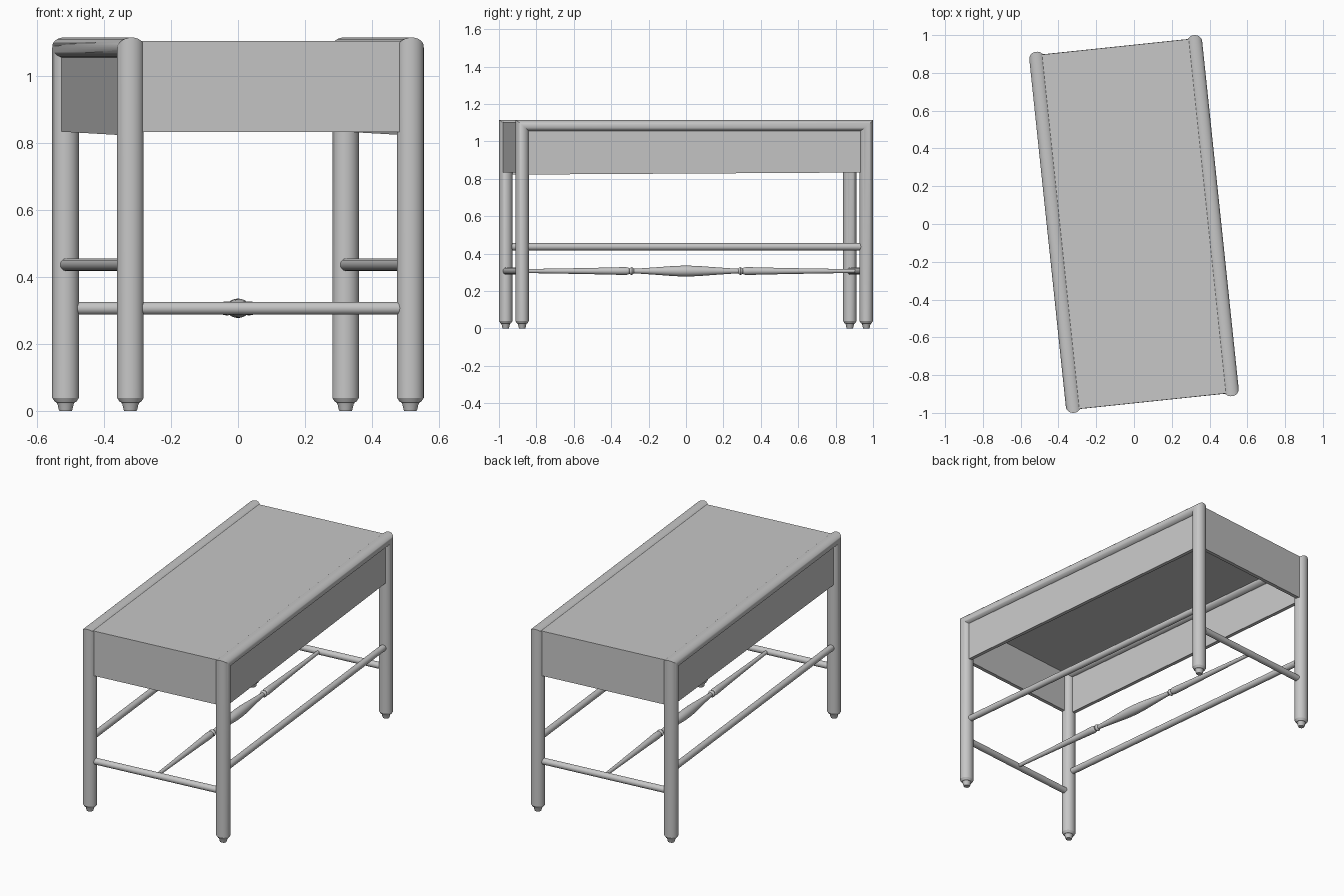
import bpy, bmesh, math
from mathutils import Matrix, Vector

if "Cube" in bpy.data.objects:
    bpy.data.objects.remove(bpy.data.objects["Cube"])

# The whole table is turned six degrees about z
TURN = Matrix.Rotation(math.radians(6), 4, 'Z')
LX, LY = 0.42, 0.925        # leg centres before the turn
SEG = 32

grey = bpy.data.materials.new("light_grey")
grey.diffuse_color = (0.57, 0.57, 0.57, 1)
grey.use_nodes = True
grey.node_tree.nodes["Principled BSDF"].inputs["Base Color"].default_value = grey.diffuse_color


def finish(name, bm, smooth=True):
    bmesh.ops.recalc_face_normals(bm, faces=bm.faces)
    bm.transform(TURN)
    me = bpy.data.meshes.new(name)
    bm.to_mesh(me)
    bm.free()
    me.materials.append(grey)
    ob = bpy.data.objects.new(name, me)
    bpy.context.collection.objects.link(ob)
    if smooth:
        bpy.ops.object.select_all(action='DESELECT')
        ob.select_set(True)
        bpy.context.view_layer.objects.active = ob
        bpy.ops.object.shade_smooth_by_angle(angle=math.radians(30))
    return ob


def skin(name, rings):
    """Join equal rings of points into a capped tube."""
    bm = bmesh.new()
    vs = [[bm.verts.new(p) for p in r] for r in rings]
    n = len(vs[0])
    for a, b in zip(vs, vs[1:]):
        for i in range(n):
            j = (i + 1) % n
            bm.faces.new((a[i], a[j], b[j], b[i]))
    bm.faces.new(vs[0])
    bm.faces.new(vs[-1])
    return finish(name, bm)


def box(name, lo, hi, front_drop=0.0):
    bm = bmesh.new()
    bmesh.ops.create_cube(bm, size=1)
    lo, hi = Vector(lo), Vector(hi)
    for v in bm.verts:
        v.co = Vector(hi[i] if v.co[i] > 0 else lo[i] for i in range(3))
    # lower edge slopes slightly towards the front
    for v in bm.verts:
        if v.co.y < 0 and v.co.z < (lo.z + hi.z) / 2:
            v.co.z -= front_drop
    return finish(name, bm, False)


def turned(name, start, end, profile):
    """Lathe a (position 0..1, radius) profile along a line."""
    start, end = Vector(start), Vector(end)
    q = (end - start).to_track_quat('Z', 'Y')
    rings = []
    for t, r in profile:
        c = start.lerp(end, t)
        rings.append([c + q @ Vector((r * math.cos(a), r * math.sin(a), 0)) for a in angles])
    return skin(name, rings)


angles = [2 * math.pi * i / SEG for i in range(SEG)]

# Leg pairs joined by a mitred top rail, with small stepped feet
A, B, C, TOP = 0.04, 0.036, 0.031, 1.084
foot = [(0.45, 0.0), (0.52, 0.006), (0.6, 0.02), (0.68, 0.026), (0.8, 0.028), (1.0, 0.04)]
for side, label in ((-1, "left"), (1, "right")):
    half = [[Vector((side * LX + s * A * math.cos(a), -LY - s * B * math.sin(a), z))
             for a in angles] for s, z in foot]
    half.append([Vector((side * LX + A * math.cos(a), -LY - B * math.sin(a),
                         TOP + C * math.sin(a))) for a in angles])
    back = [[Vector((p.x, -p.y, p.z)) for p in ring] for ring in reversed(half)]
    skin(label + "_legs_and_rail", half + back)

# Aprons and table top
PX, PY, T = 0.436, 0.943, 0.022
for s, label in ((-1, "left"), (1, "right")):
    x0, x1 = sorted((s * PX, s * (PX - T)))
    box(label + "_apron", (x0, -0.92, 0.834), (x1, 0.92, 1.09), 0.011)
for s, label in ((-1, "front"), (1, "back")):
    y0, y1 = sorted((s * PY, s * (PY - T)))
    box(label + "_apron", (-0.42, y0, 0.833), (0.42, y1, 1.09))
box("table_top", (-PX, -PY, 1.08), (PX, PY, 1.105))

# Side and end stretchers
rod = [(0, 0.019), (1, 0.019)]
for s, label in ((-1, "left"), (1, "right")):
    turned(label + "_stretcher", (s * LX, -LY + 0.02, 0.437), (s * LX, LY - 0.02, 0.437), rod)
for s, label in ((-1, "front"), (1, "back")):
    turned(label + "_stretcher", (-LX + 0.02, s * LY, 0.307), (LX - 0.02, s * LY, 0.307), rod)

# Turned centre stretcher: half profile by distance from the middle, then mirrored
half = [(0.0, 0.029), (0.06, 0.0275), (0.12, 0.023), (0.19, 0.018), (0.25, 0.014),
        (0.28, 0.0125), (0.285, 0.018), (0.292, 0.021), (0.299, 0.018), (0.304, 0.014),
        (0.31, 0.019), (0.325, 0.021), (0.35, 0.0205), (0.45, 0.018), (0.6, 0.015),
        (0.78, 0.012), (LY, 0.010)]
prof = [(-d, r) for d, r in reversed(half[1:])] + half
turned("centre_stretcher", (0, -LY, 0.307), (0, LY, 0.307),
       [((d + LY) / (2 * LY), r) for d, r in prof])
